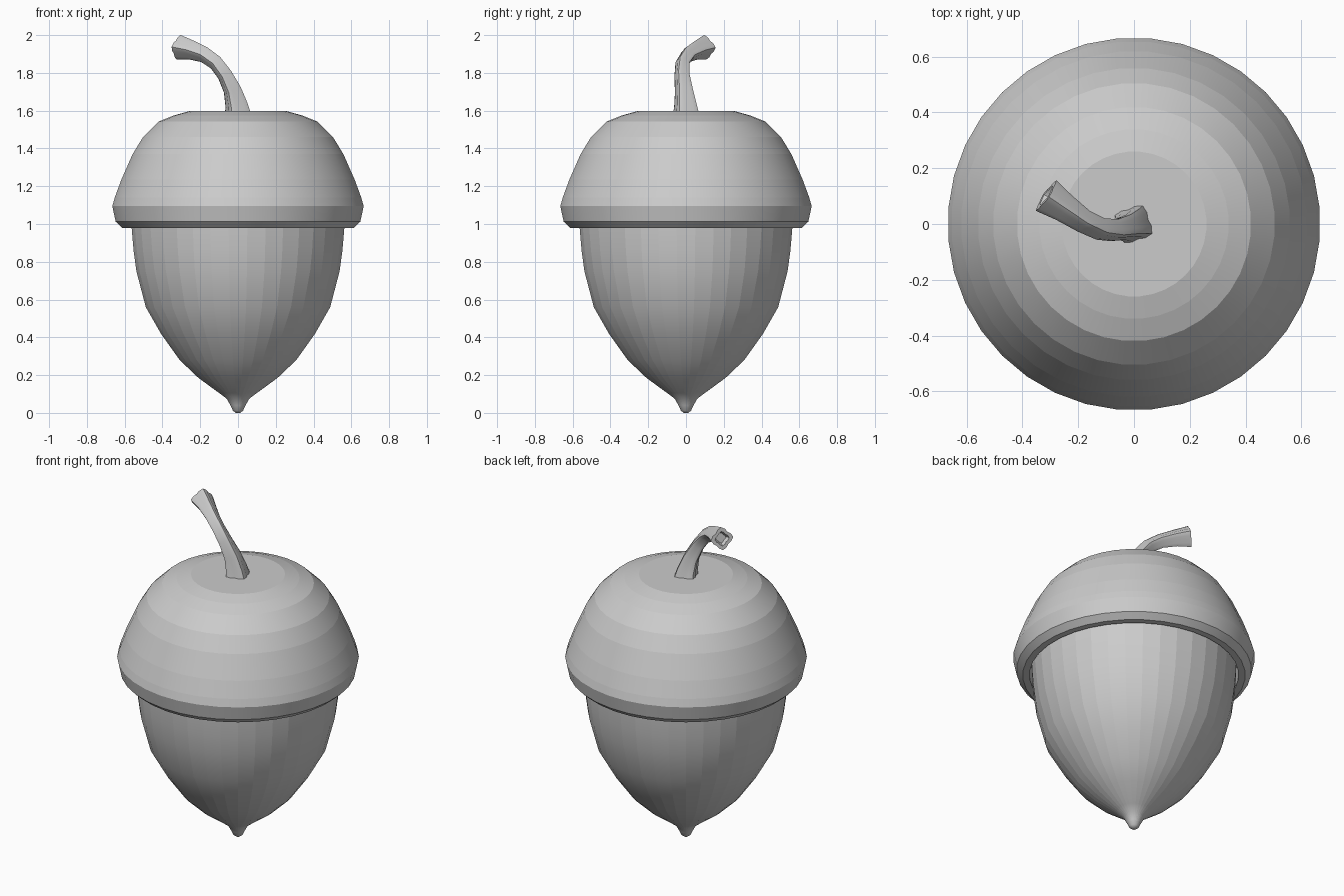
import bpy, bmesh, math
from mathutils import Vector

cube = bpy.data.objects.get("Cube")
if cube:
    bpy.data.objects.remove(cube, do_unlink=True)

SIDES = 36

grey = bpy.data.materials.new("plain grey")
grey.use_nodes = True
colour = (0.6, 0.6, 0.6, 1.0)
grey.diffuse_color = colour
grey.node_tree.nodes["Principled BSDF"].inputs["Base Color"].default_value = colour


def finish(name, bm):
    """Turn a bmesh into a named, coloured object with outward normals."""
    bmesh.ops.recalc_face_normals(bm, faces=bm.faces)
    mesh = bpy.data.meshes.new(name)
    bm.to_mesh(mesh)
    bm.free()
    mesh.materials.append(grey)
    obj = bpy.data.objects.new(name, mesh)
    bpy.context.collection.objects.link(obj)
    return obj


def bridge(bm, rings):
    """Join consecutive rings of vertices with quads."""
    for a, b in zip(rings, rings[1:]):
        for i in range(len(a)):
            j = (i + 1) % len(a)
            bm.faces.new((a[i], a[j], b[j], b[i]))


def lathe(name, profile, sharp_rings):
    """Revolve (radius, height) points; keep either rings or ribs crisp."""
    bm = bmesh.new()
    rings = []
    for r, z in profile:
        rings.append([bm.verts.new((r * math.cos(a), r * math.sin(a), z))
                      for a in (math.tau * (i + 0.5) / SIDES for i in range(SIDES))])
    bridge(bm, rings)
    bm.faces.new(rings[0])
    bm.faces.new(rings[-1])
    for face in bm.faces:
        face.smooth = True
    for edge in bm.edges:
        horizontal = abs(edge.verts[0].co.z - edge.verts[1].co.z) < 1e-5
        edge.smooth = horizontal != sharp_rings
    return finish(name, bm)


# Nut: pointed body, its top hidden inside the cap
lathe("nut", [
    (0.012, 0.0), (0.027, 0.012), (0.04, 0.04), (0.06, 0.075), (0.10, 0.105),
    (0.21, 0.185), (0.31, 0.28), (0.41, 0.42), (0.49, 0.56), (0.54, 0.75),
    (0.555, 0.86), (0.567, 1.0), (0.567, 1.1)], sharp_rings=False)

# Cap: domed shell with a bevelled lip and a hollow underside
lathe("cap", [
    (0.26, 1.597), (0.34, 1.575), (0.42, 1.543), (0.505, 1.46), (0.56, 1.37),
    (0.62, 1.235), (0.655, 1.14), (0.668, 1.095), (0.65, 1.012), (0.615, 0.98),
    (0.578, 0.98), (0.575, 1.08)], sharp_rings=True)

# Stem: bent, four-ridged stalk that flares at both ends
path = [((0.0, 0.0, 1.58), 0.078), ((-0.008, -0.004, 1.63), 0.066),
        ((-0.03, -0.012, 1.71), 0.052), ((-0.07, -0.022, 1.79), 0.043),
        ((-0.12, -0.018, 1.855), 0.041), ((-0.18, 0.01, 1.897), 0.043),
        ((-0.25, 0.058, 1.922), 0.052), ((-0.315, 0.102, 1.936), 0.066)]
points = [Vector(p) for p, r in path]
bm = bmesh.new()
rings = []


def stem_ring(centre, tangent, radius):
    side = Vector((0.45, 0.89, 0.0))
    side = (side - tangent * side.dot(tangent)).normalized()
    up = tangent.cross(side)
    ring = []
    for i in range(16):
        a = math.tau * i / 16
        r = radius * (0.87 + 0.13 * math.cos(4 * a))
        ring.append(bm.verts.new(centre + side * r * math.cos(a) + up * r * math.sin(a)))
    return ring


for i, (p, r) in enumerate(path):
    t = (points[min(i + 1, len(points) - 1)] - points[max(i - 1, 0)]).normalized()
    if i == 0:
        t = Vector((0, 0, 1))
    rings.append(stem_ring(points[i], t, r))
# Dimpled cut end
rings.append(stem_ring(points[-1], t, 0.042))
rings.append(stem_ring(points[-1] - t * 0.02, t, 0.03))
bridge(bm, rings)
bm.faces.new(rings[0])
bm.faces.new(rings[-1])
stem = finish("stem", bm)

bpy.ops.object.select_all(action='DESELECT')
stem.select_set(True)
bpy.context.view_layer.objects.active = stem
bpy.ops.object.shade_smooth_by_angle(angle=math.radians(40))
